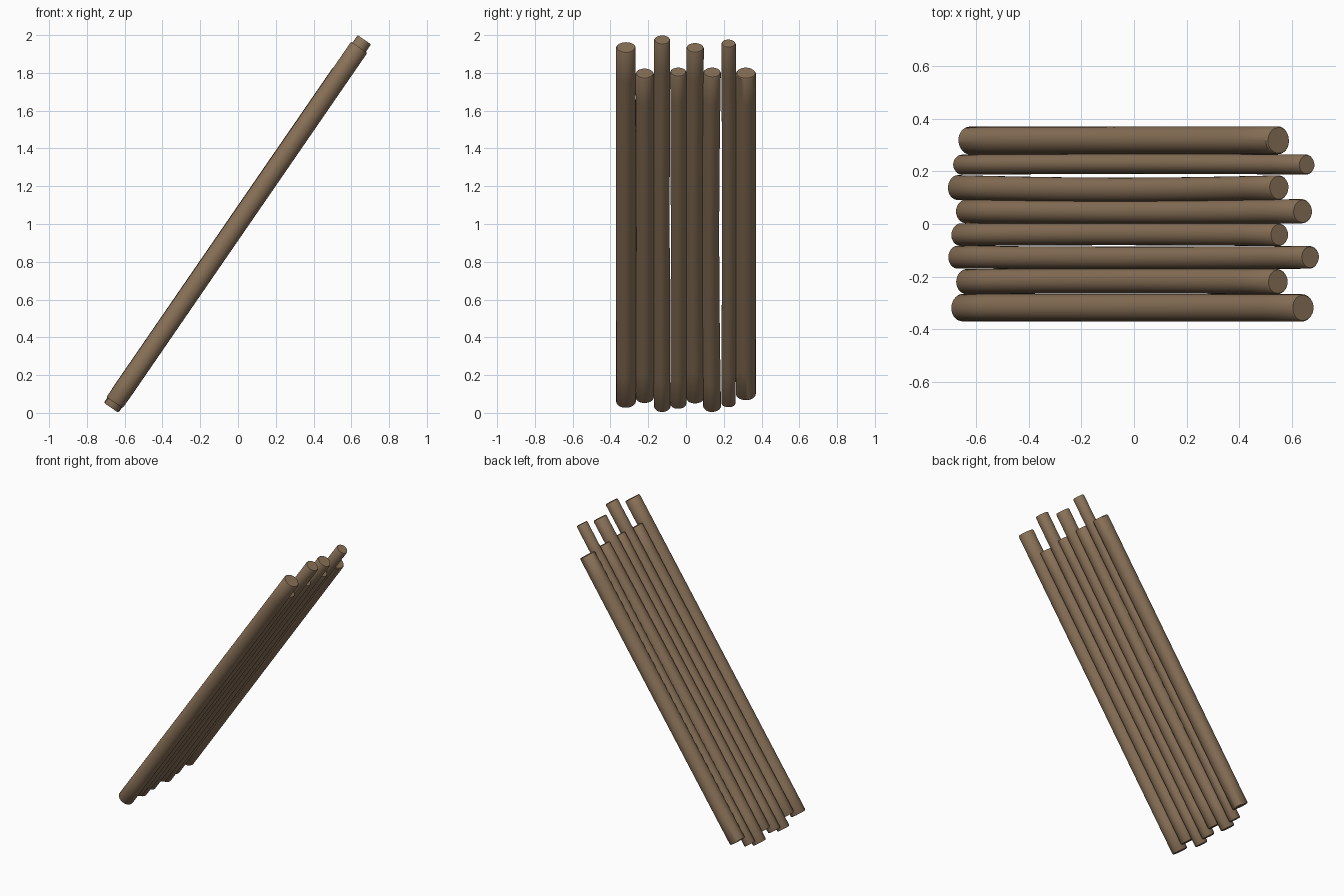
import bpy, bmesh, math, random
from mathutils import Vector

if "Cube" in bpy.data.objects:
    bpy.data.objects.remove(bpy.data.objects["Cube"])

random.seed(4)
SLOPE = 1.453                                   # leaning angle of the whole row
D = Vector((1, 0, SLOPE)).normalized()          # log direction
Y = Vector((0, 1, 0))
N = Y.cross(D)                                  # across the thickness
SIDES, RINGS = 28, 12

wood = bpy.data.materials.new("brown wood")
wood.diffuse_color = (0.25, 0.165, 0.097, 1)
wood.use_nodes = True
wood.node_tree.nodes["Principled BSDF"].inputs["Base Color"].default_value = wood.diffuse_color

# y centre, radius, lowest z, highest z, sideways bow
LOGS = [
    (-0.318, 0.052, 0.025, 1.965, 0.0),
    (-0.219, 0.048, 0.050, 1.825, 0.003),
    (-0.126, 0.043, 0.003, 2.000, -0.003),
    (-0.041, 0.043, 0.020, 1.830, 0.003),
    (0.048, 0.046, 0.048, 1.960, -0.004),
    (0.138, 0.047, 0.003, 1.830, -0.009),
    (0.225, 0.038, 0.028, 1.978, 0.003),
    (0.317, 0.053, 0.065, 1.830, 0.0),
]


def on_axis(z, y):
    return Vector(((z - 1.004) / SLOPE, y, z))


def make_log(i, y, r, z0, z1, bow):
    drop = r * D.x                              # rim height above the cap centre
    a, b = on_axis(z0 + drop, y), on_axis(z1 - drop, y)
    length = (b - a).length
    # ring positions, with a tight worn rim at both ends
    stops = [(0, 0.92), (0.006 / length, 1)]
    stops += [(k / RINGS, 1) for k in range(1, RINGS)]
    stops += [(1 - 0.006 / length, 1), (1, 0.92)]
    phase = random.uniform(0, 6.28)
    bm = bmesh.new()
    rings = []
    for t, s in stops:
        c = a.lerp(b, t) + Y * bow * math.sin(math.pi * t)
        ring = []
        for k in range(SIDES):
            ang = 2 * math.pi * k / SIDES
            rr = r * s * (1 + 0.012 * math.sin(3 * ang + phase + 2 * t))
            ring.append(bm.verts.new(c + (Y * math.cos(ang) + N * math.sin(ang)) * rr))
        rings.append(ring)
    for p, q in zip(rings, rings[1:]):
        for k in range(SIDES):
            m = (k + 1) % SIDES
            bm.faces.new((p[k], p[m], q[m], q[k]))
    bm.faces.new(rings[0][::-1])
    bm.faces.new(rings[-1])
    bmesh.ops.recalc_face_normals(bm, faces=bm.faces)
    me = bpy.data.meshes.new(f"log_{i}")
    bm.to_mesh(me)
    bm.free()
    me.materials.append(wood)
    ob = bpy.data.objects.new(f"log_{i}", me)
    bpy.context.collection.objects.link(ob)
    bpy.ops.object.select_all(action='DESELECT')
    ob.select_set(True)
    bpy.context.view_layer.objects.active = ob
    bpy.ops.object.shade_smooth_by_angle(angle=math.radians(35))


# row of logs leaning side by side
for i, spec in enumerate(LOGS, 1):
    make_log(i, *spec)
